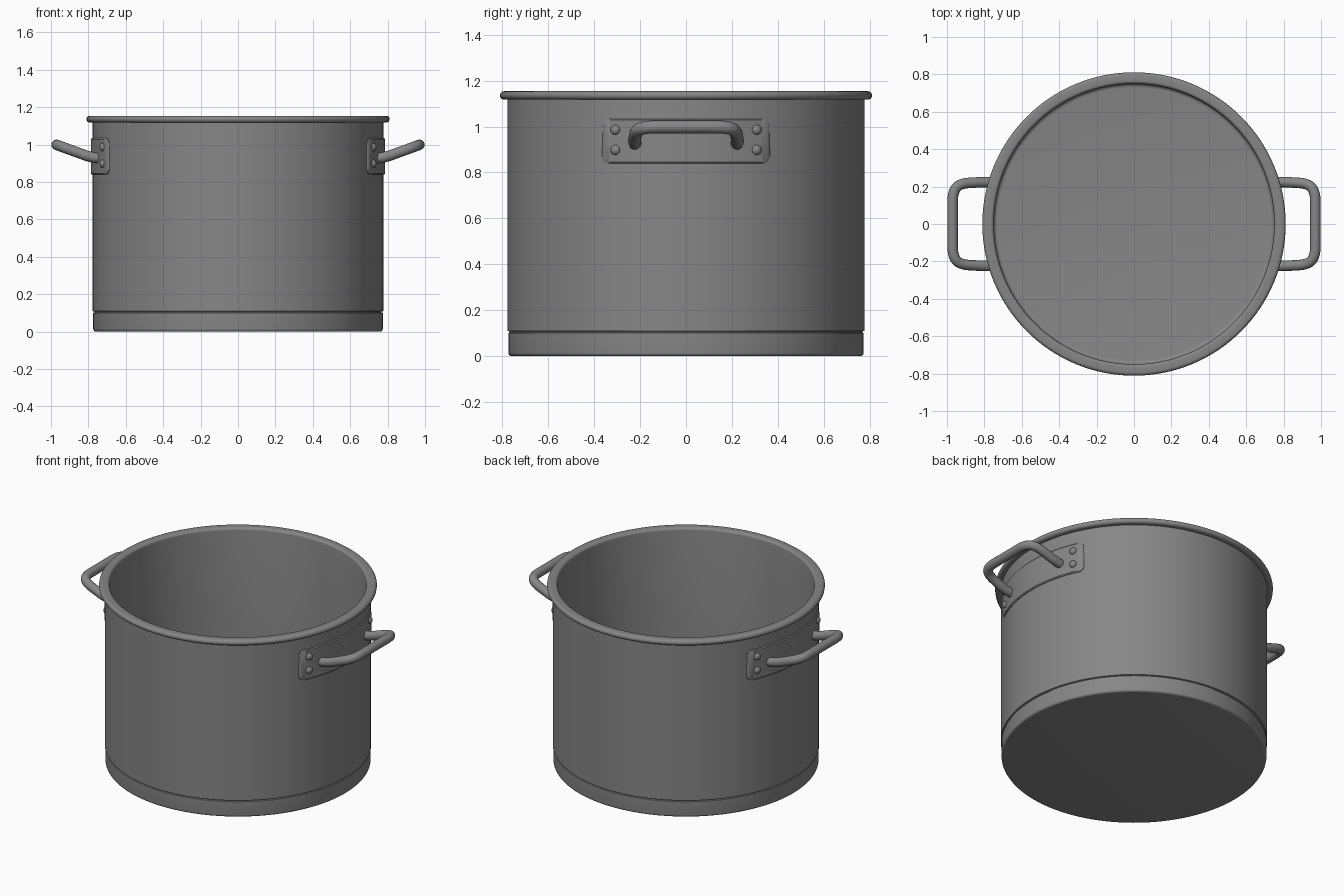
import bpy, bmesh, math
from mathutils import Vector

cube = bpy.data.objects.get("Cube")
if cube:
    bpy.data.objects.remove(cube, do_unlink=True)

steel = bpy.data.materials.new("brushed steel grey")
steel.use_nodes = True
colour = (0.24, 0.24, 0.24, 1)
steel.diffuse_color = colour
steel.node_tree.nodes["Principled BSDF"].inputs["Base Color"].default_value = colour

WALL = 0.778


def finish(name, bm, angle=35):
    bmesh.ops.recalc_face_normals(bm, faces=bm.faces)
    mesh = bpy.data.meshes.new(name)
    bm.to_mesh(mesh)
    bm.free()
    obj = bpy.data.objects.new(name, mesh)
    bpy.context.collection.objects.link(obj)
    mesh.materials.append(steel)
    bpy.ops.object.select_all(action='DESELECT')
    obj.select_set(True)
    bpy.context.view_layer.objects.active = obj
    bpy.ops.object.shade_smooth_by_angle(angle=math.radians(angle))
    return obj


def lathe(name, profile, segments=128):
    """Spin an (r, z) profile that starts and ends on the axis."""
    bm = bmesh.new()
    verts = [bm.verts.new((r, 0, z)) for r, z in profile]
    edges = [bm.edges.new(pair) for pair in zip(verts, verts[1:])]
    bmesh.ops.spin(bm, geom=verts + edges, cent=(0, 0, 0), axis=(0, 0, 1),
                   angle=math.tau, steps=segments)
    bmesh.ops.remove_doubles(bm, verts=bm.verts, dist=1e-5)
    return finish(name, bm)


def arc(cx, cz, radius, start, end, steps=8):
    angles = [math.radians(start + (end - start) * i / steps) for i in range(steps + 1)]
    return [(cx + radius * math.cos(a), cz + radius * math.sin(a)) for a in angles]


# Pot: base disc, groove, wall, rolled rim and hollow interior
profile = [(0, 0)] + arc(0.76, 0.014, 0.014, -90, 0, 5)
profile += [(0.774, 0.1), (0.768, 0.103), (0.768, 0.107), (WALL, 0.11), (WALL, 1.118)]
profile += arc(0.793, 1.136, 0.018, -90, 90, 10)
profile += arc(0.766, 1.138, 0.016, 90, 180, 5)
profile += [(0.75, 0.14)] + arc(0.73, 0.13, 0.02, 0, -90, 5) + [(0, 0.11)]
lathe("pot_body", profile)


def bracket(name, side):
    """Curved plate with rounded corners that hugs the wall."""
    half_w, half_h, corner, mid_z = 0.365, 0.097, 0.03, 0.937
    bend = [half_w - corner + corner * math.sin(math.radians(a)) for a in range(0, 91, 15)]
    flat = [-0.3 + 0.05 * i for i in range(13)]
    ys = [-y for y in reversed(bend)] + flat + bend
    bm = bmesh.new()
    columns = []
    for y in ys:
        d = max(0, abs(y) - (half_w - corner))
        h = half_h - corner + math.sqrt(max(0, corner ** 2 - d ** 2))
        column = []
        for r, inset in ((WALL - 0.01, 0), (WALL + 0.004, 0), (WALL + 0.009, 0.006)):
            yy = y * (1 - inset / half_w)
            x = side * math.sqrt(r * r - yy * yy)
            column.append((x, yy, mid_z + h - inset))
            column.insert(0, (x, yy, mid_z - h + inset))
        columns.append([bm.verts.new(p) for p in column])
    for a, b in zip(columns, columns[1:]):
        for i in range(6):
            j = (i + 1) % 6
            bm.faces.new((a[i], a[j], b[j], b[i]))
    bm.faces.new(columns[0])
    bm.faces.new(columns[-1])
    finish(name, bm)


def handle(name, side):
    """Round bar bent into a rising loop, swept along a filleted path."""
    half = [Vector(p) for p in ((0.73, 0.22, 0.925), (0.79, 0.225, 0.933),
                                (0.968, 0.215, 0.998), (0.972, 0, 1.0))]
    path = [half[0]]
    # Fillet the foot and the outer corner
    for i, size in ((1, 0.04), (2, 0.095)):
        p = half[i]
        a = p + (half[i - 1] - p).normalized() * size
        b = p + (half[i + 1] - p).normalized() * size
        for k in range(11):
            t = k / 10
            # Fuller than a plain quadratic bend
            w = 2.6 * t * (1 - t)
            s, e = (1 - t) ** 2, t ** 2
            path.append((a * s + p * w + b * e) / (s + w + e))
    path += [Vector((v.x, -v.y, v.z)) for v in reversed(path)]
    bm = bmesh.new()
    rings = []
    up = Vector((-0.34, 0, 0.94)).normalized()
    for i, p in enumerate(path):
        tangent = (path[min(i + 1, len(path) - 1)] - path[max(i - 1, 0)]).normalized()
        u = tangent.cross(up).normalized()
        v = u.cross(tangent)
        ring = []
        for k in range(20):
            a = math.tau * k / 20
            q = p + 0.028 * (u * math.cos(a) + v * math.sin(a))
            ring.append(bm.verts.new((side * q.x, q.y, q.z)))
        rings.append(ring)
    for a, b in zip(rings, rings[1:]):
        for k in range(20):
            j = (k + 1) % 20
            bm.faces.new((a[k], a[j], b[j], b[k]))
    bm.faces.new(rings[0])
    bm.faces.new(rings[-1])
    finish(name, bm, 60)


def rivet(name, side, y, z):
    """Domed rivet head facing out from the wall."""
    bm = bmesh.new()
    bmesh.ops.create_uvsphere(bm, u_segments=20, v_segments=12, radius=0.022)
    bmesh.ops.scale(bm, vec=(1, 1, 0.75), verts=bm.verts)
    obj = finish(name, bm, 60)
    r = WALL + 0.008
    out = Vector((side * math.sqrt(r * r - y * y), y, 0))
    obj.rotation_euler = out.to_track_quat('Z', 'Y').to_euler()
    obj.location = out + Vector((0, 0, z))


# Handles, plates and rivets on both sides
for label, side in (("left", 1), ("right", -1)):
    bracket(label + "_handle_plate", side)
    handle(label + "_handle", side)
    for end, y in (("front", -0.308), ("back", 0.308)):
        for level, z in (("lower", 0.898), ("upper", 0.986)):
            rivet(f"{label}_{end}_{level}_rivet", side, y, z)
